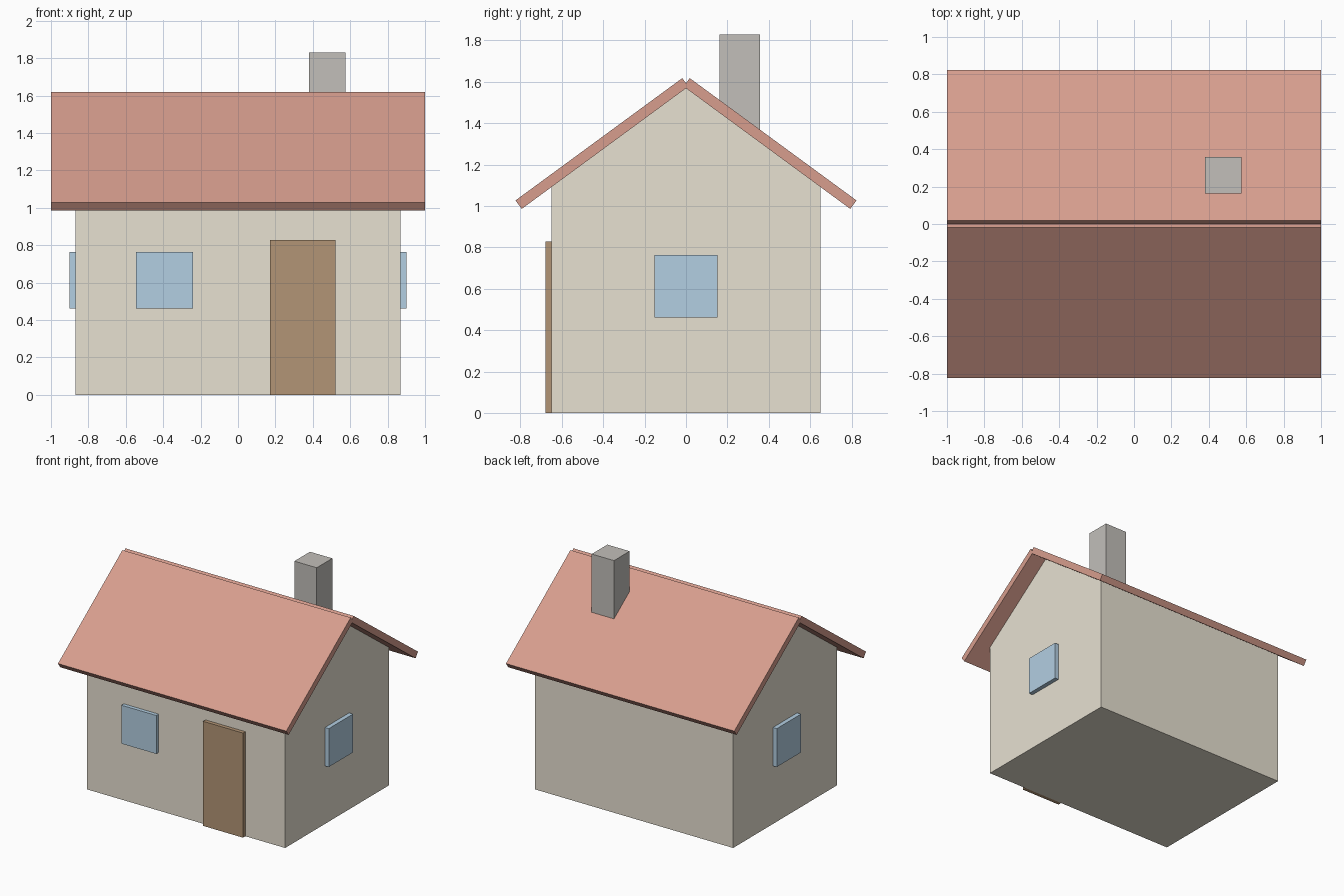
import bpy

if "Cube" in bpy.data.objects:
    bpy.data.objects.remove(bpy.data.objects["Cube"])

def material(name, rgb):
    m = bpy.data.materials.new(name)
    m.diffuse_color = (*rgb, 1)
    m.use_nodes = True
    m.node_tree.nodes["Principled BSDF"].inputs["Base Color"].default_value = m.diffuse_color
    return m

CREAM = material("cream", (0.80, 0.75, 0.64))
RED = material("roof_red", (0.68, 0.34, 0.27))
BROWN = material("door_brown", (0.45, 0.30, 0.18))
BLUE = material("window_blue", (0.45, 0.62, 0.76))
GREY = material("chimney_grey", (0.54, 0.52, 0.49))

def extrude_x(name, profile, x0, x1, mat):
    """Prism from a counter-clockwise (y, z) profile, extruded along x."""
    n = len(profile)
    verts = [(x, y, z) for x in (x0, x1) for y, z in profile]
    faces = [tuple(reversed(range(n))), tuple(range(n, 2 * n))]
    faces += [(i, (i + 1) % n, n + (i + 1) % n, n + i) for i in range(n)]
    mesh = bpy.data.meshes.new(name)
    mesh.from_pydata(verts, [], faces)
    mesh.materials.append(mat)
    obj = bpy.data.objects.new(name, mesh)
    bpy.context.collection.objects.link(obj)
    return obj

def box(name, x, y, z, mat):
    return extrude_x(name, [(y[0], z[0]), (y[1], z[0]), (y[1], z[1]), (y[0], z[1])], *x, mat)

# Gabled walls
extrude_x("walls", [(-0.65, 0), (0.65, 0), (0.65, 1.092), (0, 1.571), (-0.65, 1.092)],
          -0.868, 0.868, CREAM)

# Two roof slabs, their square ends leaving a small notch at the ridge
slab = [(-0.824, 1.027), (-0.794, 0.986), (0.012, 1.578), (-0.018, 1.618)]
extrude_x("roof_front", slab, -1, 1, RED)
extrude_x("roof_back", [(-y, z) for y, z in reversed(slab)], -1, 1, RED)

# Chimney on the back slope
box("chimney", (0.38, 0.575), (0.163, 0.358), (1.2, 1.83), GREY)

# Door and windows stand slightly proud of the walls
box("door", (0.17, 0.52), (-0.68, -0.64), (0, 0.828), BROWN)
box("window_front", (-0.545, -0.24), (-0.68, -0.64), (0.46, 0.764), BLUE)
box("window_right", (0.858, 0.902), (-0.152, 0.152), (0.46, 0.764), BLUE)
box("window_left", (-0.902, -0.858), (-0.152, 0.152), (0.46, 0.764), BLUE)
